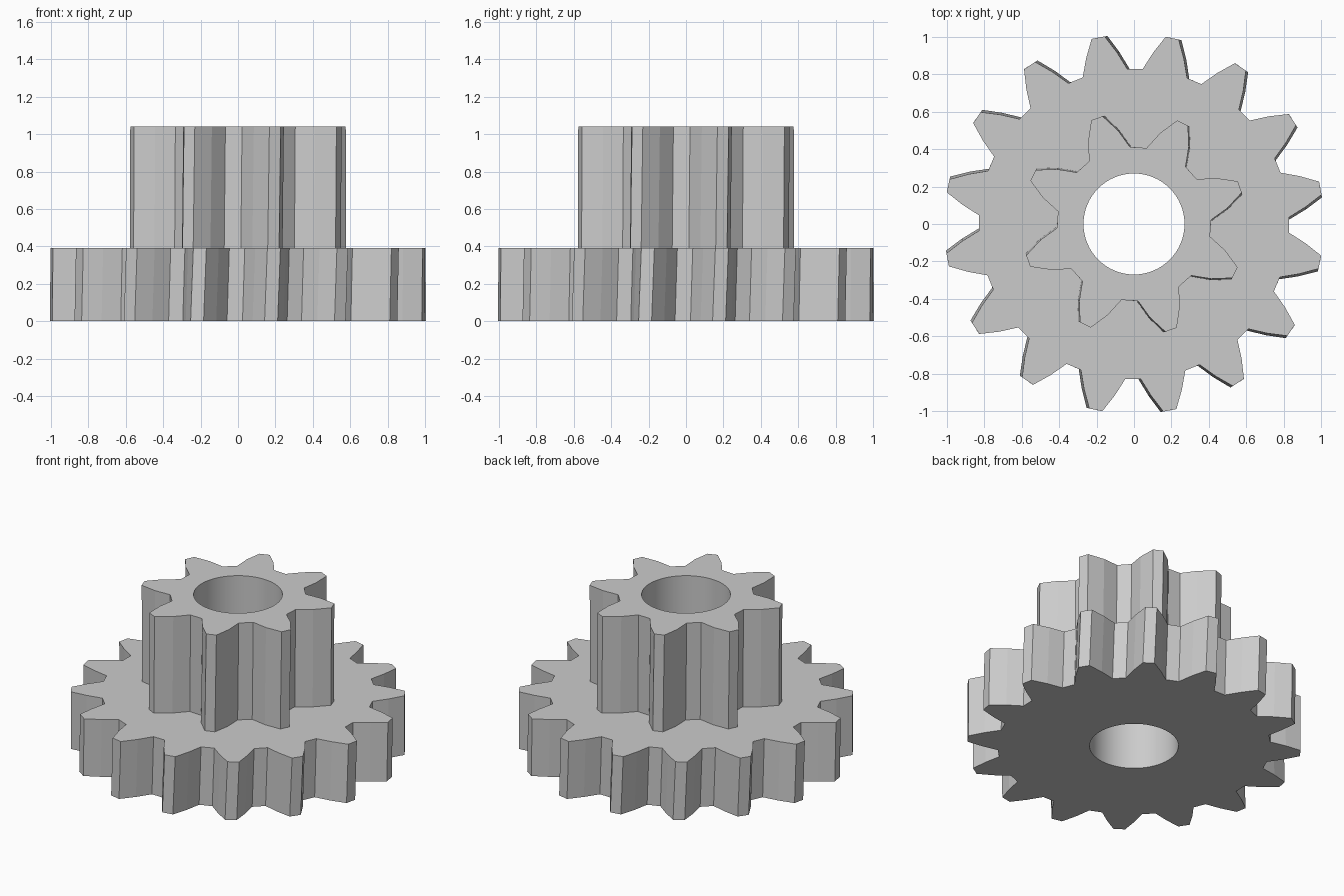
import bpy
import bmesh
from math import cos, sin, radians, pi

old = bpy.data.objects.get("Cube")
if old:
    bpy.data.objects.remove(old, do_unlink=True)

# One plain grey for everything
grey = bpy.data.materials.new("light_grey")
grey.use_nodes = True
colour = (0.6, 0.6, 0.6, 1)
grey.diffuse_color = colour
grey.node_tree.nodes["Principled BSDF"].inputs["Base Color"].default_value = colour

BORE_RADIUS = 0.27
BORE_SIDES = 64


def gear_outline(teeth, root, tip, root_half, tip_half, turn):
    """Points round a gear; root_half and tip_half are half widths of a tooth in degrees."""
    mid, mid_half = (root + tip) / 2, (root_half + tip_half) / 2
    half_tooth = [(root, root_half), (mid, mid_half), (tip, tip_half)]
    tooth = [(r, -a) for r, a in half_tooth] + half_tooth[::-1]
    step = 360 / teeth
    points = []
    for i in range(teeth):
        for r, a in tooth:
            angle = radians(90 + turn + step * (i + 0.5) + a)
            points.append((r * cos(angle), r * sin(angle)))
    return points


def bore_outline():
    return [(BORE_RADIUS * cos(2 * pi * i / BORE_SIDES),
             BORE_RADIUS * sin(2 * pi * i / BORE_SIDES)) for i in range(BORE_SIDES)]


def add_loop(bm, points, z):
    verts = [bm.verts.new((x, y, z)) for x, y in points]
    edges = [bm.edges.new((v, verts[i - 1])) for i, v in enumerate(verts)]
    return verts, edges


def add_wall(bm, low, high, smooth):
    for i in range(len(low)):
        face = bm.faces.new((low[i - 1], low[i], high[i], high[i - 1]))
        face.smooth = smooth


def make_gear(name, z_low, z_high, turn_low, turn_high, **shape):
    """A slightly twisted gear with a round hole through it."""
    bm = bmesh.new()
    rims, bores = [], []
    for z, turn in ((z_low, turn_low), (z_high, turn_high)):
        rim, rim_edges = add_loop(bm, gear_outline(turn=turn, **shape), z)
        bore, bore_edges = add_loop(bm, bore_outline(), z)
        bmesh.ops.triangle_fill(bm, edges=rim_edges + bore_edges, use_beauty=True)
        rims.append(rim)
        bores.append(bore)
    add_wall(bm, *rims, smooth=False)
    add_wall(bm, *bores, smooth=True)
    bmesh.ops.recalc_face_normals(bm, faces=bm.faces)
    # Keep the rims of the hole crisp
    for edge in bm.edges:
        if len(edge.link_faces) == 2 and edge.calc_face_angle() > radians(30):
            edge.smooth = False
    mesh = bpy.data.meshes.new(name)
    bm.to_mesh(mesh)
    bm.free()
    mesh.materials.append(grey)
    gear = bpy.data.objects.new(name, mesh)
    bpy.context.collection.objects.link(gear)
    return gear


# Wide lower gear and narrow upper pinion on the same bore
make_gear("large_gear", 0, 0.39, -1.2, -0.35,
          teeth=16, root=0.83, tip=1.015, root_half=8.4, tip_half=2)
make_gear("small_gear", 0.39, 1.04, -4.1, -3.2,
          teeth=8, root=0.412, tip=0.6, root_half=16.3, tip_half=3.05)
